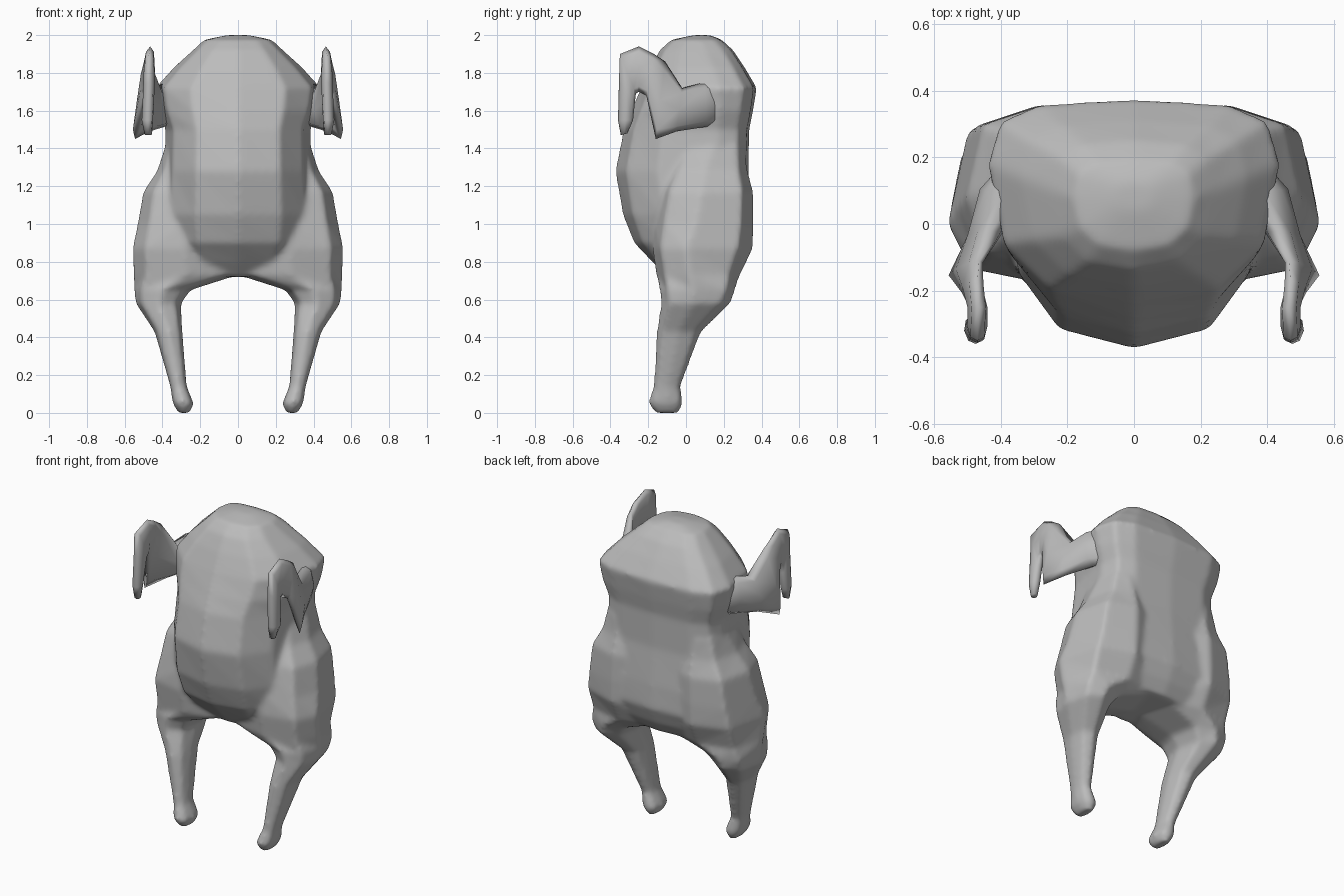
import bpy, bmesh, math
from mathutils import Vector

if "Cube" in bpy.data.objects:
    bpy.data.objects.remove(bpy.data.objects["Cube"])

skin = bpy.data.materials.new("plain_grey_skin")
skin.diffuse_color = (0.5, 0.5, 0.5, 1)
skin.use_nodes = True
skin.node_tree.nodes["Principled BSDF"].inputs["Base Color"].default_value = skin.diffuse_color


def power(v, p):
    return math.copysign(abs(v) ** p, v)


def skin_loops(bm, rings):
    """Skin a list of equal-length point rings and close both ends."""
    loops = [[bm.verts.new(p) for p in ring] for ring in rings]
    n = len(loops[0])
    for a, b in zip(loops, loops[1:]):
        for i in range(n):
            bm.faces.new((a[i], a[(i + 1) % n], b[(i + 1) % n], b[i]))
    for loop in (loops[0], loops[-1]):
        c = bm.verts.new(sum((v.co for v in loop), Vector()) / n)
        for i in range(n):
            bm.faces.new((loop[i], loop[(i + 1) % n], c))


def build(name, lofts):
    """Make one smooth-shaded object from several lofts."""
    bm = bmesh.new()
    for rings in lofts:
        skin_loops(bm, rings)
    bmesh.ops.recalc_face_normals(bm, faces=bm.faces)
    mesh = bpy.data.meshes.new(name)
    bm.to_mesh(mesh)
    bm.free()
    mesh.materials.append(skin)
    mesh.polygons.foreach_set("use_smooth", [True] * len(mesh.polygons))
    ob = bpy.data.objects.new(name, mesh)
    bpy.context.collection.objects.link(ob)
    return ob


def flip(rings):
    return [[Vector((-p.x, p.y, p.z)) for p in ring] for ring in rings]


def level_ring(z, x0, x1, yf, ym, yb, sides, pf, pb):
    """Horizontal section, widest at ym, with its own roundness front and back."""
    cx, rx = (x0 + x1) / 2, (x1 - x0) / 2
    pts = []
    for i in range(sides):
        t = 2 * math.pi * i / sides
        c, s = math.cos(t), math.sin(t)
        p, ry = (pb, yb - ym) if s > 0 else (pf, ym - yf)
        pts.append(Vector((cx + rx * power(c, p), ym + ry * power(s, p), z)))
    return pts


# plump body: z, half width, front y, widest y, back y
body = [(2.0, .06, .04, .08, .13), (1.975, .18, -.08, .08, .19), (1.92, .24, -.14, .1, .25),
        (1.83, .34, -.19, .14, .31), (1.72, .44, -.24, .18, .375), (1.6, .42, -.29, .18, .355),
        (1.5, .385, -.33, .17, .335), (1.28, .39, -.375, .16, .33), (1.05, .40, -.335, .15, .35),
        (.9, .38, -.275, .14, .355), (.8, .32, -.18, .12, .315), (.72, .24, -.1, .1, .265)]
body_rings = [level_ring(z, -w, w, f, m, b, 12, .8, .62) for z, w, f, m, b in body]

# thigh, shin and stump: z, inner x, outer x, front y, widest y, back y
leg = [(1.52, .24, .35, .06, .14, .24), (1.4, .18, .39, -.02, .14, .31),
       (1.28, .10, .43, -.09, .1, .328), (1.17, .04, .503, -.14, .08, .358),
       (1.0, .02, .533, -.17, .05, .36), (.87, .0, .56, -.178, 0, .355),
       (.73, .0, .555, -.158, .02, .288), (.65, .25, .55, -.142, .04, .262),
       (.58, .30, .543, -.133, .04, .238), (.43, .293, .443, -.158, -.04, .083),
       (.14, .27, .36, -.173, -.1, -.027), (.05, .233, .347, -.204, -.1, -.012),
       (.0, .253, .317, -.163, -.1, -.037)]
leg_rings = [level_ring(*r, 8, .8, .7 if r[0] > .6 else .85) for r in leg]

# body and legs flow into one another, so fuse them and soften the joins
torso = build("body_with_legs", [body_rings, leg_rings, flip(leg_rings)])
fuse = torso.modifiers.new("Fuse", "REMESH")
fuse.mode, fuse.voxel_size, fuse.use_smooth_shade = "VOXEL", .014, True
soft = torso.modifiers.new("Soften", "SMOOTH")
soft.factor, soft.iterations = .5, 10

# folded wing: upper edge point, lower edge point, half thickness
wing = [((.30, .25, 1.70), (.29, .22, 1.53), .05), ((.39, .10, 1.75), (.385, .11, 1.515), .075),
        ((.43, -.02, 1.72), (.47, -.05, 1.49), .05), ((.465, -.11, 1.86), (.545, -.16, 1.45), .03),
        ((.47, -.17, 1.90), (.50, -.21, 1.68), .03), ((.465, -.25, 1.94), (.475, -.25, 1.70), .03),
        ((.47, -.35, 1.90), (.47, -.265, 1.69), .03), ((.47, -.355, 1.75), (.475, -.27, 1.65), .03),
        ((.475, -.36, 1.55), (.485, -.28, 1.55), .03), ((.475, -.345, 1.47), (.475, -.31, 1.48), .02)]
wing_rings = []
for up, low, t in wing:
    up, low = Vector(up), Vector(low)
    mid, half = (up + low) / 2, (up - low) / 2
    wing_rings.append([mid + half * power(math.cos(a), .8) + Vector((t * math.sin(a), 0, 0))
                       for a in (i * math.pi / 4 for i in range(8))])
build("wing_left", [wing_rings])
build("wing_right", [flip(wing_rings)])
